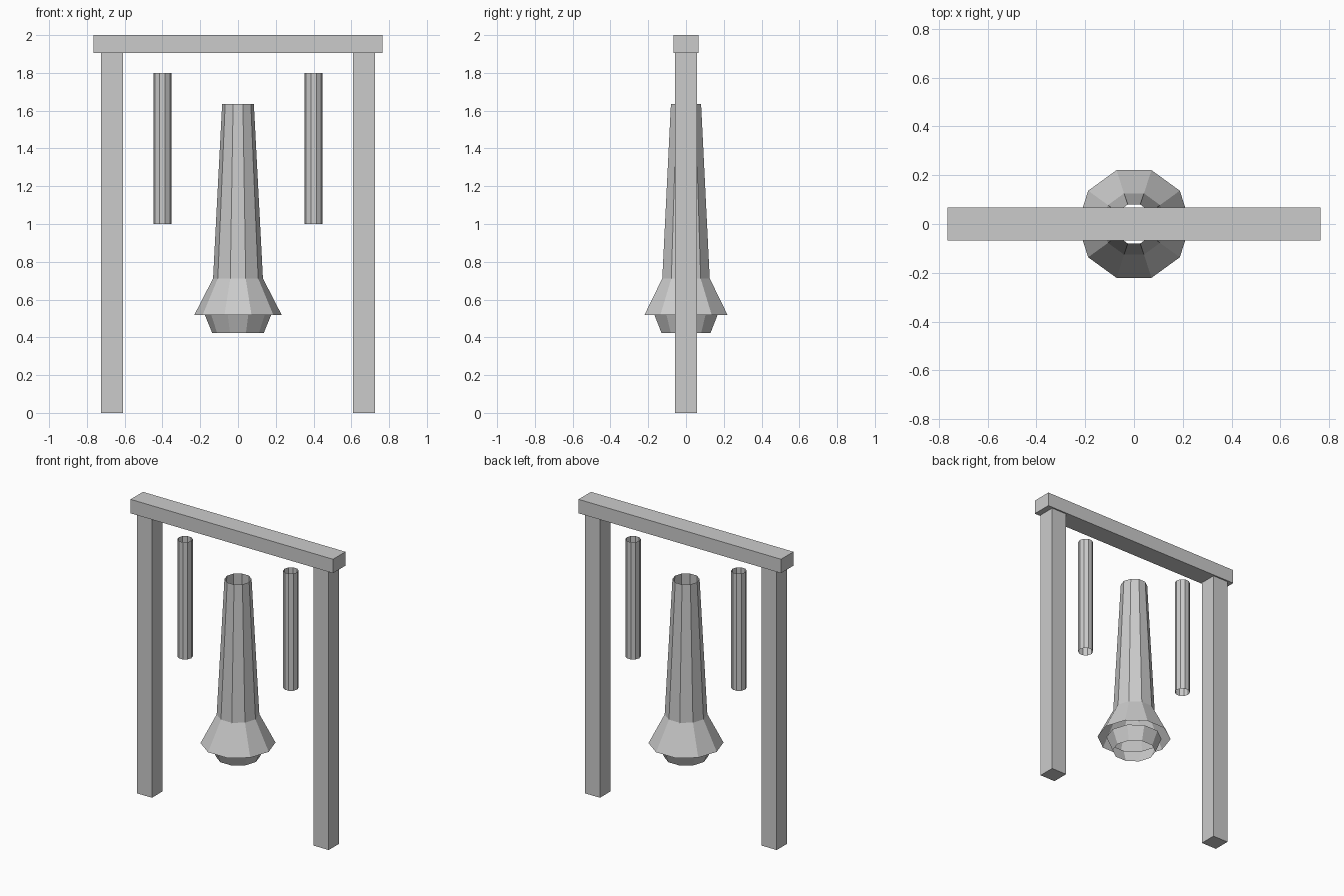
import bpy, bmesh, math

if "Cube" in bpy.data.objects:
    bpy.data.objects.remove(bpy.data.objects["Cube"])

SIDES = 10
grey = bpy.data.materials.new("plain grey")
grey.diffuse_color = (0.6, 0.6, 0.6, 1)
grey.use_nodes = True
grey.node_tree.nodes["Principled BSDF"].inputs["Base Color"].default_value = grey.diffuse_color


def finish(name, bm):
    mesh = bpy.data.meshes.new(name)
    bm.to_mesh(mesh)
    bm.free()
    mesh.materials.append(grey)
    obj = bpy.data.objects.new(name, mesh)
    bpy.context.collection.objects.link(obj)
    return obj


def box(name, x0, x1, half_y, z0, z1):
    bm = bmesh.new()
    bmesh.ops.create_cube(bm, size=1)
    for v in bm.verts:
        v.co = ((x0 + x1) / 2 + v.co.x * (x1 - x0),
                v.co.y * 2 * half_y,
                (z0 + z1) / 2 + v.co.z * (z1 - z0))
    return finish(name, bm)


def open_shell(name, profile, x=0.0):
    """Ten-sided open shell from (radius, height) pairs, bottom to top."""
    bm = bmesh.new()
    rings = []
    for r, z in profile:
        angles = [math.tau * i / SIDES for i in range(SIDES)]
        rings.append([bm.verts.new((x + r * math.cos(a), r * math.sin(a), z))
                      for a in angles])
    for low, high in zip(rings, rings[1:]):
        for i in range(SIDES):
            j = (i + 1) % SIDES
            bm.faces.new((low[i], low[j], high[j], high[i]))
    return finish(name, bm)


# Frame: crossbeam on two posts
box("crossbeam", -0.765, 0.765, 0.067, 1.905, 2.0)
for side, s in (("left", -1), ("right", 1)):
    a, b = sorted((s * 0.61, s * 0.725))
    box(side + "_post", a, b, 0.057, 0.0, 1.905)
    # Hanging tubes, open at both ends
    open_shell(side + "_tube", [(0.048, 1.0), (0.048, 1.8)], s * 0.4)

# Central bell: tapered body with flared skirt, and a cup below it
open_shell("bell_body", [(0.232, 0.517), (0.132, 0.712), (0.084, 1.635)])
open_shell("bell_cup", [(0.136, 0.422), (0.175, 0.517)])
